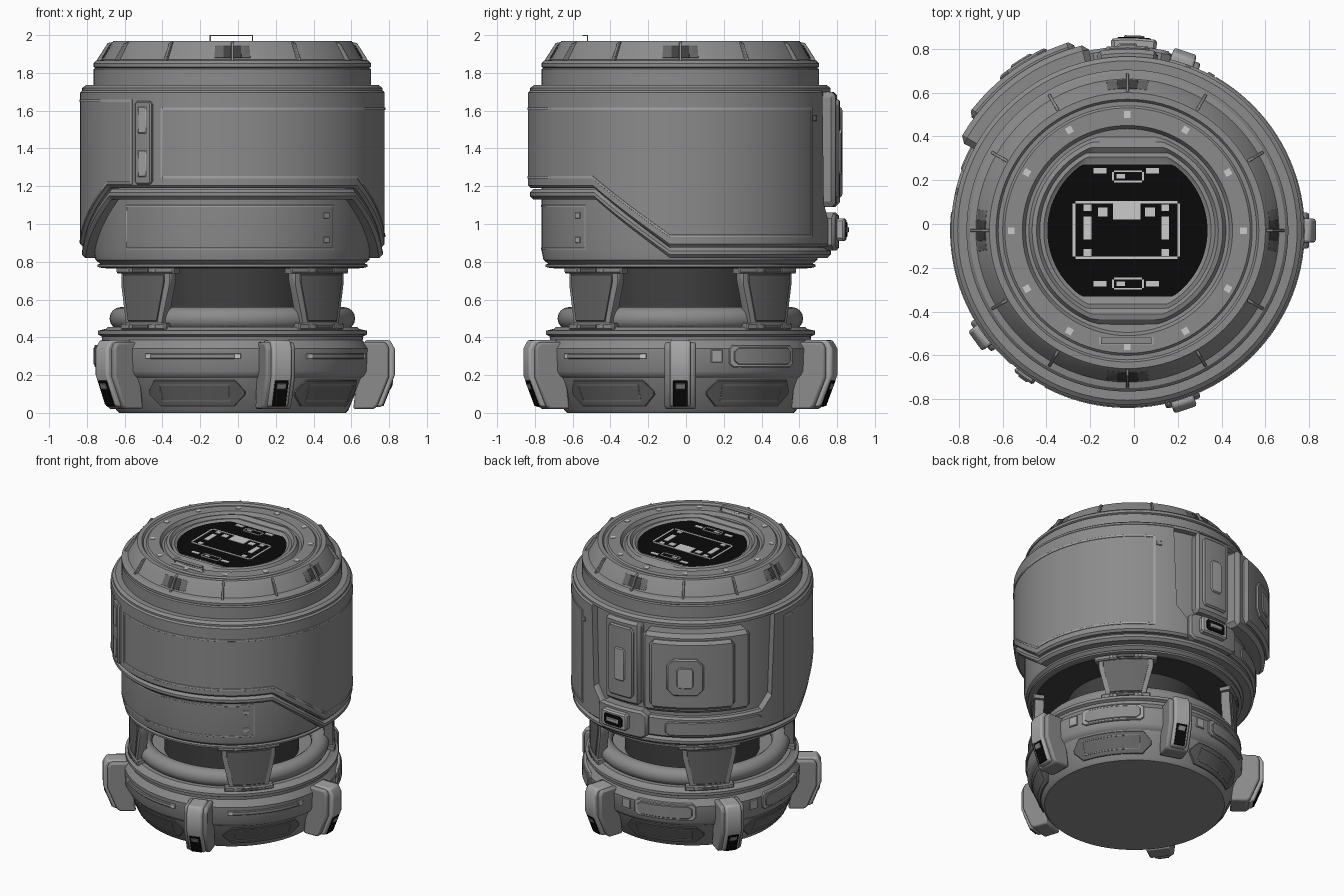
import bpy, bmesh
from math import sin, cos, radians, degrees, pi

if "Cube" in bpy.data.objects:
    bpy.data.objects.remove(bpy.data.objects["Cube"])

C = -0.03          # the round body sits slightly off the origin in x and y

def material(name, v):
    m = bpy.data.materials.new(name)
    m.diffuse_color = (v, v, v, 1)
    m.use_nodes = True
    m.node_tree.nodes["Principled BSDF"].inputs["Base Color"].default_value = m.diffuse_color
    return m

BLACK, DARK, DEEP = material("black", .003), material("dark_grey", .13), material("deep_grey", .05)
GREY, PALE, LIGHT = material("grey", .26), material("pale_grey", .38), material("light_grey", .6)

def build(name, verts, faces, mat=None):
    me = bpy.data.meshes.new(name)
    bm = bmesh.new()
    vs = [bm.verts.new(v) for v in verts]
    for f in faces:
        bm.faces.new([vs[i] for i in f])
    bmesh.ops.recalc_face_normals(bm, faces=bm.faces)
    bm.to_mesh(me)
    bm.free()
    me.shade_smooth()
    me.set_sharp_from_angle(angle=radians(32))
    ob = bpy.data.objects.new(name, me)
    ob.location = (C, C, 0)
    bpy.context.collection.objects.link(ob)
    me.materials.append(mat or GREY)
    return ob

def loft(name, loops, mat=None, n=96):
    """Stack of circles (r, z), or circles clipped flat in y (r, z, clip)."""
    verts = []
    for r, z, *clip in loops:
        h = clip[0] if clip else r
        for i in range(n):
            a = 2 * pi * i / n
            verts.append((r * cos(a), max(-h, min(h, r * sin(a))), z))
    m = len(loops)
    faces = [(j * n + i, j * n + (i + 1) % n, (j + 1) * n + (i + 1) % n, (j + 1) * n + i)
             for j in range(m - 1) for i in range(n)]
    return build(name, verts, faces + [range(n), range((m - 1) * n, m * n)], mat)

def lerp(pts):
    def f(x):
        for (x0, y0), (x1, y1) in zip(pts, pts[1:]):
            if x <= x1:
                return y0 + (y1 - y0) * max(0, (x - x0) / (x1 - x0))
        return pts[-1][1]
    return f

def fn(v):
    return v if callable(v) else lambda _: v

def band(name, a0, a1, lo, hi, R, h=0.0, depth=0.03, b=0.008, extra=(), closed=False, mat=None):
    """Curved plate on a surface of radius R(z), between angles and heights."""
    lo, hi, R = fn(lo), fn(hi), fn(R)
    n = max(2, int((a1 - a0) / 3))
    angs = {round(a0 + (a1 - a0) * i / n, 3) for i in range(n + 1)} | {e for e in extra if a0 < e < a1}
    if not closed:
        d = min(degrees(b / 0.8), (a1 - a0) / 4)
        angs |= {round(a0 + d, 3), round(a1 - d, 3)}
    angs = sorted(angs)
    if closed:
        angs.pop()
    verts = []
    for k, a in enumerate(angs):
        l, t = lo(a), hi(a)
        c = min(b, (t - l) / 3)
        e = h - b if not closed and k in (0, len(angs) - 1) else h
        for z, r in ((l, R(l) - depth), (l, R(l) + h - b), (l + c, R(l + c) + e),
                     (t - c, R(t - c) + e), (t, R(t) + h - b), (t, R(t) - depth)):
            verts.append((r * cos(radians(a)), r * sin(radians(a)), z))
    m = len(angs)
    faces = [(i * 6 + j, i * 6 + (j + 1) % 6, (i + 1) % m * 6 + (j + 1) % 6, (i + 1) % m * 6 + j)
             for i in range(m if closed else m - 1) for j in range(6)]
    if not closed:
        faces += [range(6), range(m * 6 - 6, m * 6)]
    return build(name, verts, faces, mat)

def panel(name, a0, a1, z0, z1, R, h=0.0, ca=3, cz=0.04, **kw):
    """Plate with chamfered corners."""
    lo = lerp([(a0, z0 + cz), (a0 + ca, z0), (a1 - ca, z0), (a1, z0 + cz)])
    hi = lerp([(a0, z1 - cz), (a0 + ca, z1), (a1 - ca, z1), (a1, z1 - cz)])
    return band(name, a0, a1, lo, hi, R, h, extra=(a0 + ca, a1 - ca), **kw)

def frame(name, a0, a1, lo, hi, R, w=0.014, h=0.004, extra=(), mat=PALE):
    """Thin raised outline."""
    lo, hi, d = fn(lo), fn(hi), degrees(w / 0.8)
    kw = dict(depth=0.01, b=0.001, extra=extra, mat=mat)
    band(name + "_bottom", a0, a1, lo, lambda a: lo(a) + w, R, h, **kw)
    band(name + "_top", a0, a1, lambda a: hi(a) - w, hi, R, h, **kw)
    band(name + "_start", a0, a0 + d, lo, hi, R, h, **kw)
    band(name + "_end", a1 - d, a1, lo, hi, R, h, **kw)

def prism(name, prof, width, ang, bevel=0.008, mat=None):
    """Radial profile (r, z) given a width, turned to an angle."""
    n = len(prof)
    verts = [(r, s * width / 2, z) for s in (-1, 1) for r, z in prof]
    faces = [range(n), range(n, 2 * n)] + [(i, (i + 1) % n, n + (i + 1) % n, n + i) for i in range(n)]
    ob = build(name, verts, faces, mat)
    ob.rotation_euler.z = radians(ang)
    if bevel:
        mod = ob.modifiers.new("bevel", 'BEVEL')
        mod.width, mod.segments = bevel, 2

def box(name, x0, x1, y0, y1, z0, z1, mat=None):
    v = [(x - C, y - C, z) for x in (x0, x1) for y in (y0, y1) for z in (z0, z1)]
    build(name, v, [(0, 1, 3, 2), (4, 5, 7, 6), (0, 1, 5, 4), (2, 3, 7, 6), (0, 2, 6, 4), (1, 3, 7, 5)], mat)

# Base drum, waist core and main body
loft("base", [(.60, 0), (.615, .015), (.685, .185), (.70, .195), (.715, .22), (.72, .34), (.70, .37),
              (.69, .385), (.692, .405), (.712, .415), (.712, .435), (.67, .445), (.66, .455), (.40, .455)])
loft("core", [(.45, .44), (.45, .80)], DEEP)
bpy.ops.mesh.primitive_torus_add(location=(C, C, .50), major_radius=.59, minor_radius=.06,
                                 major_segments=72, minor_segments=16)
bpy.context.object.name = "waist_tube"
bpy.context.object.data.shade_smooth()
bpy.context.object.data.materials.append(GREY)
loft("waist_ceiling", [(.40, .764), (.672, .764), (.672, .77), (.40, .77)], DEEP)
loft("body", [(.40, .767), (.69, .767), (.715, .773), (.715, .785), (.70, .79), (.725, .81), (.735, .86), (.735, 1.2),
              (.735, 1.69), (.795, 1.70), (.795, 1.72), (.775, 1.735), (.735, 1.735), (.735, 1.82),
              (.725, 1.826), (.735, 1.832), (.735, 1.85), (.72, 1.865), (.692, 1.87), (.642, 1.955),
              (.63, 1.968), (.60, 1.968), (.59, 1.955), (.57, 1.955), (.56, 1.965), (.48, 1.965),
              (.465, 1.94), (.40, 1.935)])

# Four waist pillars with flared ends
for k in range(4):
    a = 45 + 90 * k
    band("pillar", a - 16, a + 16, lerp([(a - 16, .70), (a - 11, .45), (a + 11, .45), (a + 16, .70)]), .775,
         .676, depth=.06, extra=(a - 11, a + 11))
    band("pillar_inset", a - 13, a + 13, lerp([(a - 13, .70), (a - 9, .485), (a + 9, .485), (a + 13, .70)]), .735,
         .676, .008, extra=(a - 9, a + 9), b=.004, mat=DARK)
    for z0, w in ((.738, 18), (.44, 14)):
        band("pillar_flange", a - w, a + w, z0, z0 + .035, .685, .006, depth=.07)
        band("pillar_tab", a - 5, a + 5, z0 + .006, z0 + .028, .688, .008, b=.003, mat=DARK)
        for s in (-9, 7):
            band("pillar_mark", a + s, a + s + 2, z0 + .006, z0 + .028, .688, .006, b=.003, mat=PALE)

# Five feet with clasp fronts
for k in range(5):
    a = 72 * k
    prism("foot", [(.64, .02), (.75, .02), (.77, .04), (.83, .19), (.83, .345), (.81, .375), (.68, .375)], .165, a, .012)
    prism("foot_clasp", [(.70, .03), (.785, .03), (.80, .045), (.86, .20), (.86, .34), (.835, .385), (.70, .385)],
          .11, a, .012, PALE)
    prism("foot_latch", [(.76, .045), (.80, .035), (.853, .17), (.80, .18)], .075, a, .003, BLACK)
    prism("foot_latch_bar", [(.79, .125), (.838, .125), (.852, .155), (.79, .155)], .05, a, .002, GREY)
    # Plates on the base between the feet
    slope = lambda z: .615 + (z - .015) * .41
    c = a + 36
    panel("base_plate", c - 24, c + 24, .035, .175, slope, .01, 5, .06, b=.005, mat=DARK)
    frame("base_plate_line", c - 17, c + 17, .06, .15, slope, .006, .013, mat=GREY)
    if c in (252, 324):
        band("base_bar", c - 21, c + 21, .285, .315, .717, .012, b=.005)
        for s in (-21, 19):
            band("base_bar_end", c + s, c + s + 2.5, .285, .315, .717, .016, b=.003, mat=LIGHT)
    else:
        panel("base_hatch", c - 15, c + 19, .24, .36, .717, .012, 2, .02, b=.005, mat=PALE)
        panel("base_hatch_inset", c - 13, c + 17, .255, .345, .717, .018, 2, .02, b=.004)
        band("base_square", c - 23, c - 18, .265, .335, .717, .01, b=.004, mat=PALE)

# Outer shell: stepped lower edge in front, open bay at the back left
wave = [(-180, .82), (-176, .82), (-145, 1.13), (-35, 1.13), (-4, .82), (180, .82)]
cut = [(-180, 1.71), (69, 1.71), (70.5, 1.12), (76, 1.03), (160, 1.03), (166, 1.12), (168, 1.71), (180, 1.71)]
edge = lambda a: lerp(wave)((a + 180) % 360 - 180)
knots = [p[0] + t for p in wave + cut for t in (-360, 0)]
band("shell", -180, 180, lambda a: edge(a) + .06, lerp(cut), .806, depth=.09, b=.014, extra=knots, closed=True)
band("shell_lip", -180, 180, edge, lambda a: edge(a) + .055, .797, depth=.09, b=.018, extra=knots, closed=True)
frame("front_trim", -118, 60, lambda a: edge(a) + .11, 1.617, .806, extra=knots)
frame("left_trim", -186, -131, lambda a: edge(a) + .08, 1.66, .806, extra=knots)
band("bolt", 60.5, 63, 1.545, 1.575, .806, .008, b=.003)
panel("side_slot", -129, -121.5, 1.21, 1.65, .806, .02, 1, .015)
for z0, z1 in ((1.25, 1.39), (1.48, 1.62)):
    band("side_slot_key", -127, -123.5, z0, z1, .806, .026, b=.004, mat=PALE)
frame("lower_body_trim", -140, -43, .865, 1.10, .733, .01)
for z in (.90, 1.03):
    band("lower_body_mark", -49, -46, z, z + .03, .735, .006, b=.002, mat=PALE)

# Back bay with its two equipment covers
band("bay_wall", 66, 172, .98, 1.70, .765, depth=.05)
panel("narrow_cover", 80, 100, 1.09, 1.70, .765, .065, 1.5, .03, depth=.05, b=.02)
panel("narrow_cover_face", 83, 97, 1.14, 1.66, .765, .08, 1.5, .03, depth=.05, b=.01)
panel("narrow_cover_handle", 87, 93, 1.26, 1.50, .765, .09, 1, .02, depth=.05, b=.006, mat=PALE)
panel("wide_cover", 102, 152, 1.09, 1.67, .765, .105, 2, .03, depth=.05, b=.025)
panel("wide_cover_face", 106, 144, 1.13, 1.63, .765, .135, 2, .04, depth=.05, b=.02)
panel("wide_cover_hatch", 114, 130, 1.24, 1.51, .765, .15, 3, .05, depth=.05, b=.01)
panel("wide_cover_handle", 118.5, 125.5, 1.30, 1.45, .765, .158, 1, .02, depth=.05, b=.006, mat=PALE)

# Rear latch
panel("latch_mount", 76, 104, .86, 1.06, .80, .04, 3, .03, depth=.05, b=.015)
panel("latch", 81, 95, .91, 1.03, .80, .08, 1, .015, depth=.05, b=.01, mat=PALE)
panel("latch_window", 83, 93, .93, 1.01, .80, .084, 1, .015, mat=BLACK, b=.003)
band("latch_bar", 85, 91, .955, .985, .80, .092, b=.004, mat=PALE)
panel("rear_sill", 112, 160, .90, 1.00, .80, .012, 2, .02, b=.006)

# Twelve ribs round the crown, shaded hollows at the quarter points, marks on the lid
for k in range(12):
    prism("crown_rib", [(.68, 1.86), (.718, 1.865), (.71, 1.88), (.66, 1.958), (.62, 1.966)], .014, 30 * k, .003)
    if k % 3 == 0:
        for w, m in ((8, DARK), (4, DEEP)):
            band("crown_hollow", 30 * k - w, 30 * k + w, 1.88, 1.945, lambda z: .692 - (z - 1.87) * .59,
                 .006 - w * .0005, b=.001, mat=m)
    prism("lid_mark", [(.515, 1.95), (.545, 1.95), (.545, 1.969), (.515, 1.969)], .03, 30 * k, 0, LIGHT)

# Screen bezel, black screen and its display marks
loft("screen_bezel", [(.455, 1.93, .435), (.435, 1.962, .405), (.415, 1.968, .38), (.40, 1.948, .355),
                      (.382, 1.952, .335), (.368, 1.938, .305), (.365, 1.937, .30)], n=128)
loft("screen", [(.366, 1.936, .301), (.366, 1.94, .301)], BLACK, n=128)

def mark(x0, x1, y0, y1):
    box("display_mark", x0, x1, y0, y1, 1.938, 1.943, LIGHT)

def outline(x0, x1, y0, y1, w):
    for y in (y0, y1 - w):
        mark(x0 + w, x1 - w, y, y + w)
    for x in (x0, x1 - w):
        mark(x, x + w, y0 + w, y1 - w)

outline(-.28, .21, -.16, .105, .012)
mark(-.095, .03, .02, .095)
for s in (-1, 1):
    for x0, x1, y0, y1 in ((.085, .13, .035, .075), (.16, .195, -.07, .035), (.16, .195, .06, .09),
                           (.16, .195, -.145, -.115), (.09, .15, .23, .255), (.09, .15, -.285, -.26)):
        mark(C - .005 + s * x0, C - .005 + s * x1, y0, y1)
for y in (.19, -.30):
    outline(-.10, .045, y, y + .055, .008)
    mark(-.08, -.04, y + .018, y + .038)

# Small lid handle at the front
box("lid_handle_base", -.16, .09, -.55, -.515, 1.955, 1.968, PALE)
box("lid_handle_top", -.15, .08, -.548, -.518, 1.994, 2.0)
for x in (-.15, .074):
    box("lid_handle_post", x, x + .006, -.524, -.518, 1.96, 1.996)
